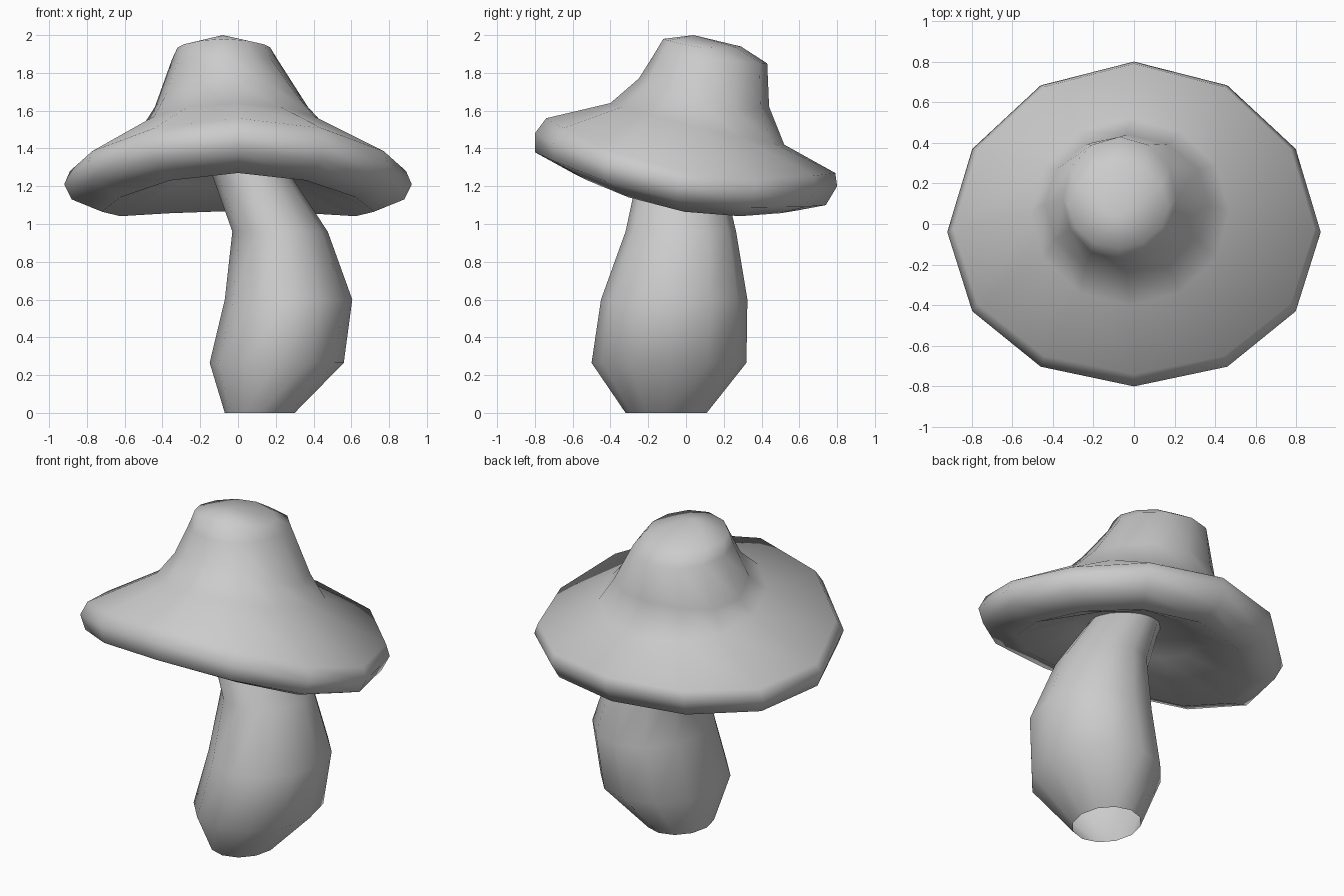
import bpy, bmesh
from math import cos, sin, pi

if "Cube" in bpy.data.objects:
    bpy.data.objects.remove(bpy.data.objects["Cube"])

SIDES = 12


def ring(left, right, front, back, z_side, shift=0.0):
    """Bent oval: front and back are (y, z), left and right are x limits at height z_side."""
    pts = []
    for i in range(SIDES):
        a = 2 * pi * i / SIDES
        c, s = cos(a), sin(a)
        x = (left + right) / 2 + (right - left) / 2 * c
        y = (front[0] + back[0]) / 2 + (back[0] - front[0]) / 2 * s + shift * c * c
        bend = (front[1] + back[1]) / 2 - z_side
        z = z_side + (back[1] - front[1]) / 2 * s + bend * s * s
        pts.append((x, y, z))
    return pts


def loft(name, rings, start=None, end=None):
    bm = bmesh.new()
    loops = [[bm.verts.new(p) for p in r] for r in rings]
    for a, b in zip(loops, loops[1:]):
        for i in range(SIDES):
            j = (i + 1) % SIDES
            bm.faces.new((a[i], b[i], b[j], a[j]))
    for tip, loop, flip in ((start, loops[0], False), (end, loops[-1], True)):
        if tip:
            v = bm.verts.new(tip)
            for i in range(SIDES):
                p, q = loop[i], loop[(i + 1) % SIDES]
                bm.faces.new((v, q, p) if flip else (v, p, q))
    bmesh.ops.recalc_face_normals(bm, faces=bm.faces)
    for f in bm.faces:
        f.smooth = True
    me = bpy.data.meshes.new(name)
    bm.to_mesh(me)
    bm.free()
    ob = bpy.data.objects.new(name, me)
    bpy.context.collection.objects.link(ob)
    return ob


# Cap: crown, sagging brim, rolled rim and hollow underside
cap = [
    ring(-0.32, 0.17, (-0.12, 1.98), (0.29, 1.94), 1.935),
    ring(-0.35, 0.21, (-0.18, 1.88), (0.43, 1.85), 1.87),
    ring(-0.44, 0.37, (-0.25, 1.77), (0.44, 1.62), 1.62),
    ring(-0.51, 0.47, (-0.40, 1.64), (0.52, 1.42), 1.51),
    ring(-0.89, 0.89, (-0.74, 1.56), (0.79, 1.27), 1.28, -0.05),
    ring(-0.92, 0.92, (-0.80, 1.48), (0.80, 1.20), 1.21, -0.04),
    ring(-0.88, 0.88, (-0.80, 1.38), (0.74, 1.10), 1.13, -0.02),
    ring(-0.72, 0.72, (-0.60, 1.27), (0.58, 1.07), 1.065),
    ring(-0.36, 0.36, (-0.32, 1.33), (0.34, 1.20), 1.24),
]
loft("mushroom_cap", cap, start=(-0.08, 0.04, 2.0), end=(0, 0, 1.36))

# Stem: leaning bulbous tube, open at the foot
profile = [  # z, left, right, front, back
    (0.00, -0.07, 0.30, -0.32, 0.11),
    (0.265, -0.15, 0.56, -0.50, 0.32),
    (0.60, -0.07, 0.605, -0.45, 0.325),
    (0.96, -0.03, 0.475, -0.32, 0.265),
    (1.24, -0.13, 0.29, -0.26, 0.20),
    (1.40, -0.20, 0.18, -0.22, 0.17),
]
loft("mushroom_stem", [ring(l, r, (f, z), (b, z), z) for z, l, r, f, b in profile])
